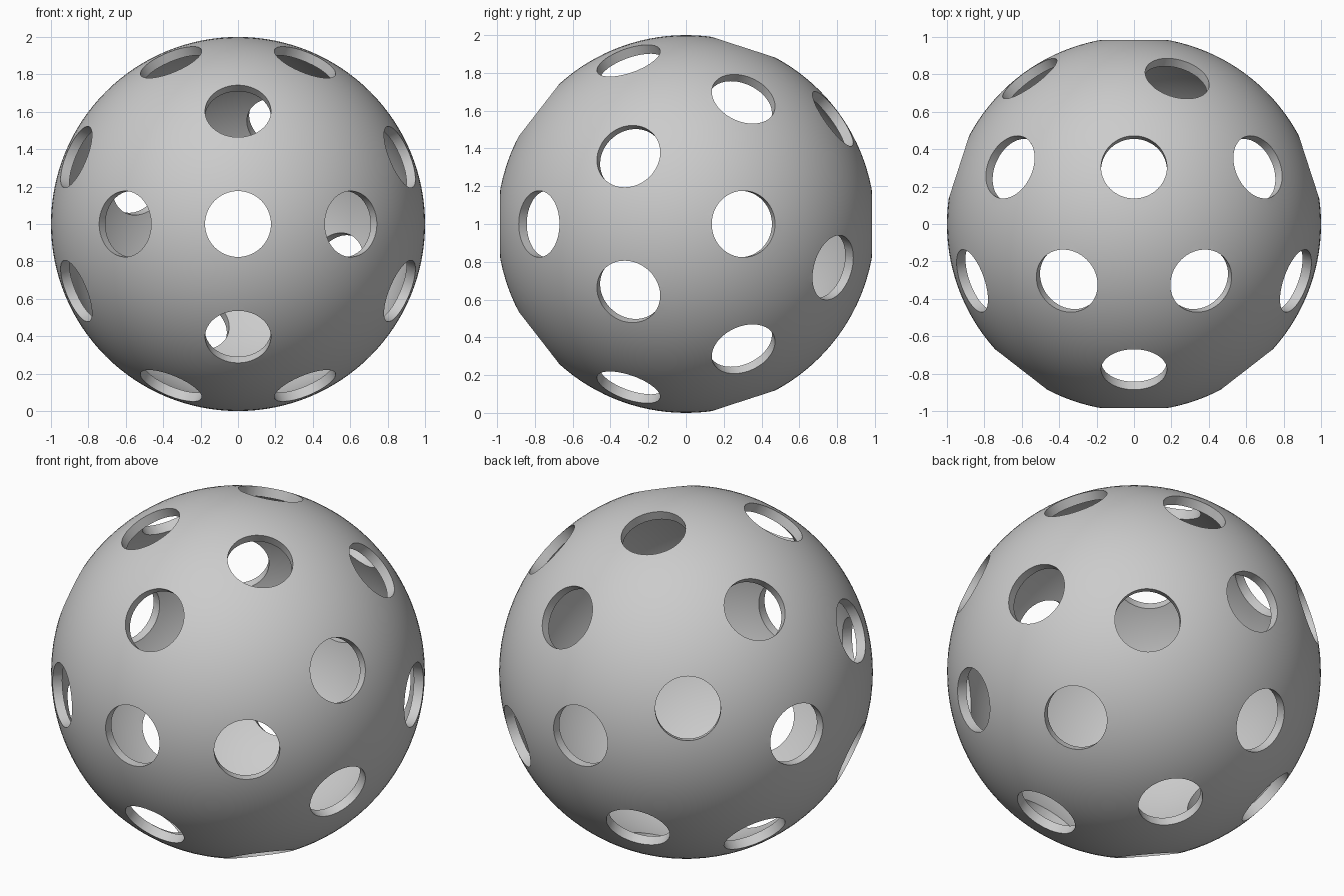
import bpy, bmesh
from math import sin, cos, radians, sqrt, pi
from mathutils import Vector, Matrix

if "Cube" in bpy.data.objects:
    bpy.data.objects.remove(bpy.data.objects["Cube"])

CENTRE = Vector((0, 0, 1))
WALL, HOLE = 0.053, 0.176


def make_object(name, bm):
    mesh = bpy.data.meshes.new(name)
    bm.to_mesh(mesh)
    bm.free()
    ob = bpy.data.objects.new(name, mesh)
    bpy.context.collection.objects.link(ob)
    return ob


# Hollow shell: outer sphere plus an inward-facing inner sphere, poles on the y axis
bm = bmesh.new()
turn = Matrix.Translation(CENTRE) @ Matrix.Rotation(pi / 2, 4, 'X')
bmesh.ops.create_uvsphere(bm, u_segments=128, v_segments=64, radius=1, matrix=turn)
outer = set(bm.faces)
bmesh.ops.create_uvsphere(bm, u_segments=128, v_segments=64, radius=1 - WALL, matrix=turn)
bmesh.ops.reverse_faces(bm, faces=[f for f in bm.faces if f not in outer])
ball = make_object("ball_shell", bm)

# Hole rings: angle from the front pole, number of holes, starting angle
rings = [(0, 1, 0), (37.8, 4, 0), (72, 8, 22.5),
         (108, 8, 0), (142.2, 4, 67.5), (180, 1, 0)]
bm = bmesh.new()
for tilt, count, start in rings:
    for i in range(count):
        t, a = radians(tilt), radians(start + 360 * i / count)
        d = Vector((sin(t) * cos(a), -cos(t), sin(t) * sin(a)))
        m = Matrix.Translation(CENTRE + d * 0.98) @ d.to_track_quat('Z', 'Y').to_matrix().to_4x4()
        bmesh.ops.create_cone(bm, cap_ends=True, segments=64, radius1=HOLE,
                              radius2=HOLE, depth=0.3, matrix=m)
cutter = make_object("hole_cutter", bm)
cutter.hide_render = True

# Punch the holes
mod = ball.modifiers.new("holes", 'BOOLEAN')
mod.operation = 'DIFFERENCE'
mod.solver = 'EXACT'
mod.object = cutter
bpy.context.view_layer.objects.active = ball
ball.select_set(True)
bpy.ops.object.modifier_apply(modifier="holes")
bpy.data.objects.remove(cutter)
bpy.ops.object.shade_smooth_by_angle(angle=radians(30))
